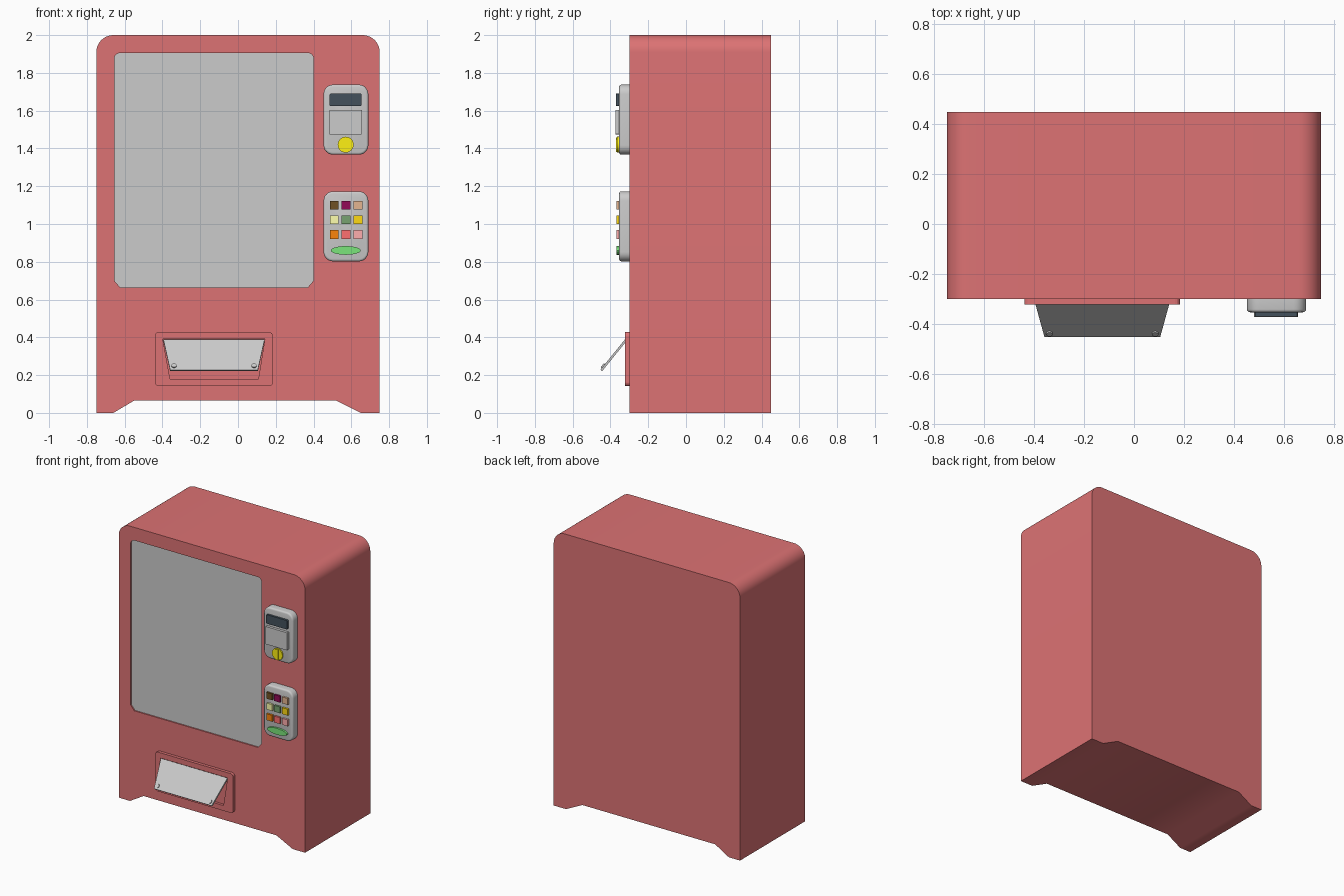
import bpy, bmesh, math
from mathutils import Vector

if "Cube" in bpy.data.objects:
    bpy.data.objects.remove(bpy.data.objects["Cube"])


def material(name, rgb):
    m = bpy.data.materials.new(name)
    lin = [min(1, 1.85 * (c / 255) ** 2.2) for c in rgb]
    m.diffuse_color = (*lin, 1)
    m.use_nodes = True
    m.node_tree.nodes["Principled BSDF"].inputs["Base Color"].default_value = m.diffuse_color
    return m


def fillet(corners, n=6):
    """Round each (x, z, radius) corner of a closed profile."""
    out = []
    for i, (x, z, r) in enumerate(corners):
        p = Vector((x, 0, z))
        if r == 0:
            out.append(p)
            continue
        a, b = corners[i - 1], corners[(i + 1) % len(corners)]
        u = (Vector((a[0], 0, a[1])) - p).normalized()
        v = (Vector((b[0], 0, b[1])) - p).normalized()
        half = u.angle(v) / 2
        c = p + (u + v).normalized() * r / math.sin(half)
        s, e = p + u * r / math.tan(half) - c, p + v * r / math.tan(half) - c
        out += [c + s.slerp(e, k / n).normalized() * r for k in range(n + 1)]
    return out


def rect(x0, x1, z0, z1, r=0.0, n=6):
    return fillet([(x0, z0, r), (x1, z0, r), (x1, z1, r), (x0, z1, r)], n)


def ellipse(x, z, rx, rz, n=32):
    return [Vector((x + rx * math.cos(2 * math.pi * i / n), 0,
                    z + rz * math.sin(2 * math.pi * i / n))) for i in range(n)]


def prism(name, pts, y0, y1, mat=None, bevel=0.0):
    """Extrude an xz profile from y0 (front) to y1 (back)."""
    bm = bmesh.new()
    face = bm.faces.new([bm.verts.new((p.x, y0, p.z)) for p in pts])
    new = bmesh.ops.extrude_face_region(bm, geom=[face])["geom"]
    bmesh.ops.translate(bm, vec=(0, y1 - y0, 0),
                        verts=[g for g in new if isinstance(g, bmesh.types.BMVert)])
    if bevel:
        front = [e for e in bm.edges if all(abs(v.co.y - y0) < 1e-5 for v in e.verts)]
        bmesh.ops.bevel(bm, geom=front, offset=bevel, segments=3, profile=0.5,
                        affect='EDGES')
    bmesh.ops.recalc_face_normals(bm, faces=bm.faces)
    me = bpy.data.meshes.new(name)
    bm.to_mesh(me)
    bm.free()
    ob = bpy.data.objects.new(name, me)
    bpy.context.collection.objects.link(ob)
    if mat:
        me.materials.append(mat)
    return ob


def activate(ob):
    bpy.ops.object.select_all(action='DESELECT')
    ob.select_set(True)
    bpy.context.view_layer.objects.active = ob


def cut(ob, cutter):
    cutter.hide_render = True
    mod = ob.modifiers.new("cut", 'BOOLEAN')
    mod.operation, mod.object, mod.solver = 'DIFFERENCE', cutter, 'EXACT'
    activate(ob)
    bpy.ops.object.modifier_apply(modifier=mod.name)
    bpy.data.objects.remove(cutter, do_unlink=True)


def smooth(ob):
    activate(ob)
    bpy.ops.object.shade_smooth_by_angle(angle=math.radians(35))


red = material("red", (166, 86, 87))
dark = material("display_dark", (52, 62, 70))
yellow = material("yellow", (210, 182, 20))
green = material("green", (92, 172, 92))

# Cabinet with rounded top corners and a raised underside between the feet
body = prism("cabinet", fillet([
    (-0.75, 0, 0), (-0.66, 0, 0), (-0.55, 0.065, 0), (0.52, 0.065, 0),
    (0.65, 0, 0), (0.75, 0, 0), (0.75, 2, 0.09), (-0.75, 2, 0.09)], 10), -0.3, 0.45, red)

# Window, set slightly into the cabinet front
window = fillet([(-0.655, 0.7, 0), (-0.625, 0.665, 0), (0.37, 0.665, 0), (0.4, 0.7, 0),
                 (0.4, 1.905, 0.03), (-0.655, 1.905, 0.03)])
cut(body, prism("window_cutter", window, -0.35, -0.285))
prism("window", window, -0.291, -0.28)
smooth(body)

# Payment and keypad panels
for name, z0, z1 in (("payment_panel", 1.367, 1.738), ("keypad_panel", 0.802, 1.173)):
    smooth(prism(name, rect(0.453, 0.69, z0, z1, 0.05), -0.354, -0.295, None, 0.012))

# Payment panel details
prism("display", rect(0.485, 0.655, 1.625, 1.69, 0.006, 3), -0.37, -0.345, dark)
prism("note_slot", rect(0.482, 0.657, 1.475, 1.603, 0.004, 3), -0.373, -0.345)
smooth(prism("coin_dial", ellipse(0.57, 1.42, 0.042, 0.042), -0.364, -0.345, yellow))
prism("coin_dial_grip", rect(0.56, 0.58, 1.382, 1.458), -0.371, -0.355, yellow)

# Keypad buttons, three by three, plus the wide green one
colours = [(84, 62, 30), (110, 14, 66), (172, 136, 108),
           (214, 204, 130), (90, 122, 84), (218, 164, 20),
           (190, 100, 14), (216, 84, 84), (218, 130, 130)]
for i, rgb in enumerate(colours):
    x, z = 0.509 + 0.063 * (i % 3), 1.1 - 0.078 * (i // 3)
    prism(f"button_{i + 1}", rect(x - 0.023, x + 0.023, z - 0.023, z + 0.023),
          -0.368, -0.345, material(f"button_colour_{i + 1}", rgb))
smooth(prism("confirm_button", ellipse(0.571, 0.86, 0.079, 0.023), -0.368, -0.345, green))

# Dispenser frame with a tapered opening
frame = prism("dispenser_frame", rect(-0.44, 0.185, 0.142, 0.428, 0.02, 4), -0.322, -0.29, red)
cut(frame, prism("opening_cutter", fillet([
    (-0.36, 0.18, 0), (0.108, 0.18, 0), (0.142, 0.39, 0), (-0.398, 0.39, 0)]), -0.4, -0.303))

# Flap: modelled upright with two rivets, then tilted out about its top hinge
cx, length = -0.127, 0.208
parts = [prism("flap", fillet([(-0.232, -length, 0), (0.232, -length, 0),
                               (0.268, 0, 0), (-0.268, 0, 0)]), -0.006, 0.006)]
for side in (-1, 1):
    parts.append(prism("flap_rivet", ellipse(side * 0.212, -0.183, 0.013, 0.013, 16),
                       -0.013, 0.0))
    smooth(parts[-1])
for ob in parts:
    ob.location = (cx, -0.318, 0.386)
    ob.rotation_euler.x = -math.radians(39)
